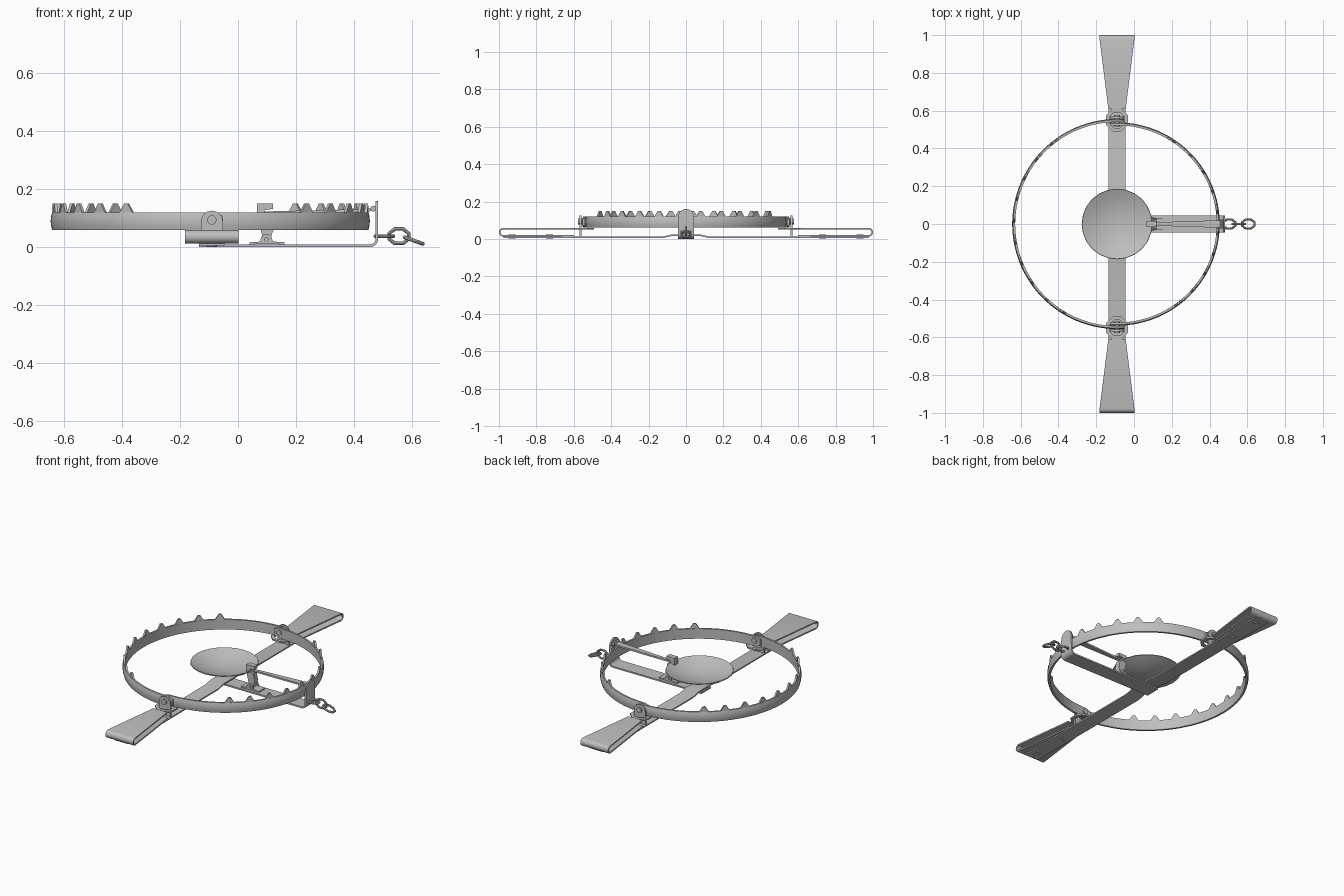
import bpy, bmesh, math
from math import sin, cos, pi, radians
from mathutils import Vector, Matrix

old = bpy.data.objects.get("Cube")
if old:
    bpy.data.objects.remove(old, do_unlink=True)

steel = bpy.data.materials.new("grey_steel")
steel.use_nodes = True
GREY = (0.52, 0.52, 0.52, 1)
steel.diffuse_color = GREY
steel.node_tree.nodes["Principled BSDF"].inputs["Base Color"].default_value = GREY

CX = -0.09   # centre of the jaws


def finish(name, bm, thick=0):
    bmesh.ops.recalc_face_normals(bm, faces=bm.faces)
    me = bpy.data.meshes.new(name)
    bm.to_mesh(me)
    bm.free()
    me.materials.append(steel)
    ob = bpy.data.objects.new(name, me)
    bpy.context.collection.objects.link(ob)
    bpy.ops.object.select_all(action="DESELECT")
    ob.select_set(True)
    bpy.context.view_layer.objects.active = ob
    if thick:
        mod = ob.modifiers.new("thickness", "SOLIDIFY")
        mod.thickness = thick
        mod.offset = 0
        bpy.ops.object.modifier_apply(modifier=mod.name)
    bpy.ops.object.shade_smooth_by_angle(angle=radians(35))


def ribbon(name, path, place, thick):
    """Bent strip: path holds (along, height, half width)."""
    bm = bmesh.new()
    rows = [[bm.verts.new(place(a, s * w, h)) for s in (-1, 1)] for a, h, w in path]
    for p, q in zip(rows, rows[1:]):
        bm.faces.new((p[0], p[1], q[1], q[0]))
    finish(name, bm, thick)


def plate(name, outline, place, thick):
    """Flat cut-out plate from a 2D outline."""
    bm = bmesh.new()
    bm.faces.new([bm.verts.new(place(u, v)) for u, v in outline])
    finish(name, bm, thick)


def rod(name, centre, axis, radius, length, sides=16):
    bm = bmesh.new()
    turn = Vector((0, 0, 1)).rotation_difference(Vector(axis)).to_matrix().to_4x4()
    bmesh.ops.create_cone(bm, cap_ends=True, segments=sides, radius1=radius, radius2=radius,
                          depth=length, matrix=Matrix.Translation(centre) @ turn)
    finish(name, bm)


def arch(half, base, top, steps=8):
    """Upright tab with a rounded top."""
    mid = top - half
    return [(-half, base), (half, base)] + [
        (half * cos(pi * i / steps), mid + half * sin(pi * i / steps)) for i in range(steps + 1)]


def skin(bm, loops):
    """Closed tube through a row of vertex loops, capped at both ends."""
    for p, q in zip(loops, loops[1:]):
        for k in range(len(p)):
            bm.faces.new((p[k], p[k - 1], q[k - 1], q[k]))
    bm.faces.new(loops[0])
    bm.faces.new(loops[-1])


# Jaws: half-ring bands, bulged outside, with clipped triangular teeth
def jaw(name, side, rx, ry):
    def point(a, z, r):
        return (CX + side * (rx + r) * cos(a), side * (ry + r) * sin(a), z)
    bm = bmesh.new()
    steps, reach = 56, radians(94)
    loops = []
    for i in range(steps + 1):
        a = -reach + 2 * reach * i / steps
        e = 0.012 if i in (0, steps) else 0
        loops.append([bm.verts.new(point(a, z, r)) for r, z in (
            (-0.008, 0.06 + e), (0.003, 0.06 + e), (0.007, 0.075), (0.008, 0.09),
            (0.007, 0.105), (0.003, 0.12 - e), (-0.008, 0.12 - e))])
    skin(bm, loops)
    # teeth, set off centre so that the two jaws interlock
    for t in range(10):
        mid = radians((t - 4.5) * 12.2 + 2.5)
        skin(bm, [[bm.verts.new(point(mid + da, z, r)) for da, r in (
            (-half, -0.007), (half, -0.007), (half, 0.003), (-half, 0.003))]
            for z, half in ((0.115, 0.054), (0.125, 0.042), (0.15, 0.013))])
    finish(name, bm)


jaw("right_jaw", -1, 0.547, 0.548)
jaw("left_jaw", 1, 0.536, 0.53)

# Base bar, stepping up over the cross arm
half_bar = [(0, 0.021, 0.044), (0.07, 0.021, 0.044), (0.12, 0.01, 0.044), (0.975, 0.01, 0.044)]
bar = [(-a, h, w) for a, h, w in reversed(half_bar)] + half_bar[1:]
ribbon("base_bar", bar, lambda a, s, h: (CX + s, a, h), 0.008)

for side, tag in ((-1, "front"), (1, "back")):
    # Folded spring: lower leaf, rounded end, upper leaf
    bend = [(0.978 + 0.018 * cos(t), 0.036 + 0.019 * sin(t), 0.092)
            for t in (-pi / 2 + pi * i / 8 for i in range(9))]
    spring = [(0.6, 0.017, 0.044)] + bend + [(0.61, 0.055, 0.046)]
    ribbon(tag + "_spring", spring, lambda a, s, h: (CX + s, side * a, h), 0.008)

    # Octagonal spring eye around the jaw hinge
    bm = bmesh.new()
    rings = [[bm.verts.new((CX + r * cos(pi * (k + 0.5) / 4), side * 0.55 + r * sin(pi * (k + 0.5) / 4), 0.055))
              for k in range(8)] for r in (0.044, 0.064)]
    for k in range(8):
        bm.faces.new((rings[0][k - 1], rings[0][k], rings[1][k], rings[1][k - 1]))
    finish(tag + "_spring_eye", bm, 0.009)

    # Hinge bracket and pin
    plate(tag + "_hinge_bracket", arch(0.038, 0.01, 0.126),
          lambda u, v: (CX + u, side * 0.564, v), 0.01)
    rod(tag + "_hinge_pin", (CX, side * 0.546, 0.094), (0, 1, 0), 0.016, 0.062)

    # Rivets joining bar and spring
    for n, y in enumerate((0.73, 0.93)):
        rod(f"{tag}_rivet_{n + 1}", (CX, side * y, 0.013), (0, 0, 1), 0.018, 0.022, 12)

# Cross arm with upright post
corner = [(0.455 + 0.023 * sin(t), 0.028 - 0.023 * cos(t), 0.044)
          for t in (pi / 2 * i / 5 for i in range(6))]
post = [(0.478, 0.118 + 0.042 * sin(t), max(0.042 * cos(t), 0.004))
        for t in (pi / 2 * i / 6 for i in range(7))]
ribbon("cross_arm", [(CX - 0.044, 0.005, 0.044)] + corner + post,
       lambda a, s, h: (a, s, h), 0.009)

# Pan: round dish
bm = bmesh.new()
N = 24
centre = bm.verts.new((CX, 0, 0.072))
prev = None
for j in range(1, 6):
    r = 0.186 * j / 5
    loop = [bm.verts.new((CX + r * cos(2 * pi * k / N), r * sin(2 * pi * k / N), 0.072 + 0.044 * (j / 5) ** 2))
            for k in range(N)]
    for k in range(N):
        if prev:
            bm.faces.new((prev[k - 1], prev[k], loop[k], loop[k - 1]))
        else:
            bm.faces.new((centre, loop[k - 1], loop[k]))
    prev = loop
finish("pan", bm, 0.005)

# Pan stem with the catch on top
stem = [(0.088, 0.02), (0.108, 0.02), (0.122, 0.06), (0.112, 0.108), (0.092, 0.112), (0.092, 0.128),
        (0.12, 0.132), (0.12, 0.15), (0.066, 0.15), (0.066, 0.108), (0.078, 0.06)]
plate("pan_stem", stem, lambda u, v: (u, 0, v), 0.032)

# Pan hinge: foot plate, ears and pin
ribbon("pan_hinge_foot", [(0.04, 0.013, 0.03), (0.07, 0.015, 0.03), (0.13, 0.015, 0.03), (0.16, 0.013, 0.03)],
       lambda a, s, h: (a, s, h), 0.008)
for s, tag in ((-1, "right"), (1, "left")):
    plate(tag + "_pan_hinge_ear", arch(0.02, 0.012, 0.046), lambda u, v: (0.098 + u, s * 0.025, v), 0.008)
rod("pan_hinge_pin", (0.098, 0, 0.027), (0, 1, 0), 0.008, 0.07, 10)

# Trigger lever, tapering towards the catch
ribbon("trigger_lever", [(0.085, 0.118, 0.008), (0.43, 0.126, 0.019), (0.48, 0.132, 0.019)],
       lambda a, s, h: (a, s, h), 0.01)
rod("lever_pin", (0.466, 0, 0.133), (0, 1, 0), 0.01, 0.05, 10)


# Chain: octagonal links, alternately flat and upright
def link(name, centre, length, width, roll, pitch):
    bm = bmesh.new()
    frame = (Matrix.Translation(centre) @ Matrix.Rotation(pitch, 4, "Y") @ Matrix.Rotation(roll, 4, "X"))
    loops = []
    for k in range(8):
        a = pi * (k + 0.5) / 4
        loop = []
        for m in range(8):
            b = pi * m / 4
            off = 0.0065 * cos(b)
            p = Vector(((length + off) * cos(a), (width + off) * sin(a), 0.0065 * sin(b)))
            loop.append(bm.verts.new(frame @ p))
        loops.append(loop)
    for k in range(8):
        for m in range(8):
            bm.faces.new((loops[k - 1][m - 1], loops[k][m - 1], loops[k][m], loops[k - 1][m]))
    finish(name, bm)


link("chain_link_1", (0.504, 0, 0.038), 0.034, 0.026, 0, 0)
link("chain_link_2", (0.554, 0, 0.038), 0.036, 0.027, pi / 2, 0)
link("chain_link_3", (0.605, 0, 0.023), 0.037, 0.026, 0, radians(20))
